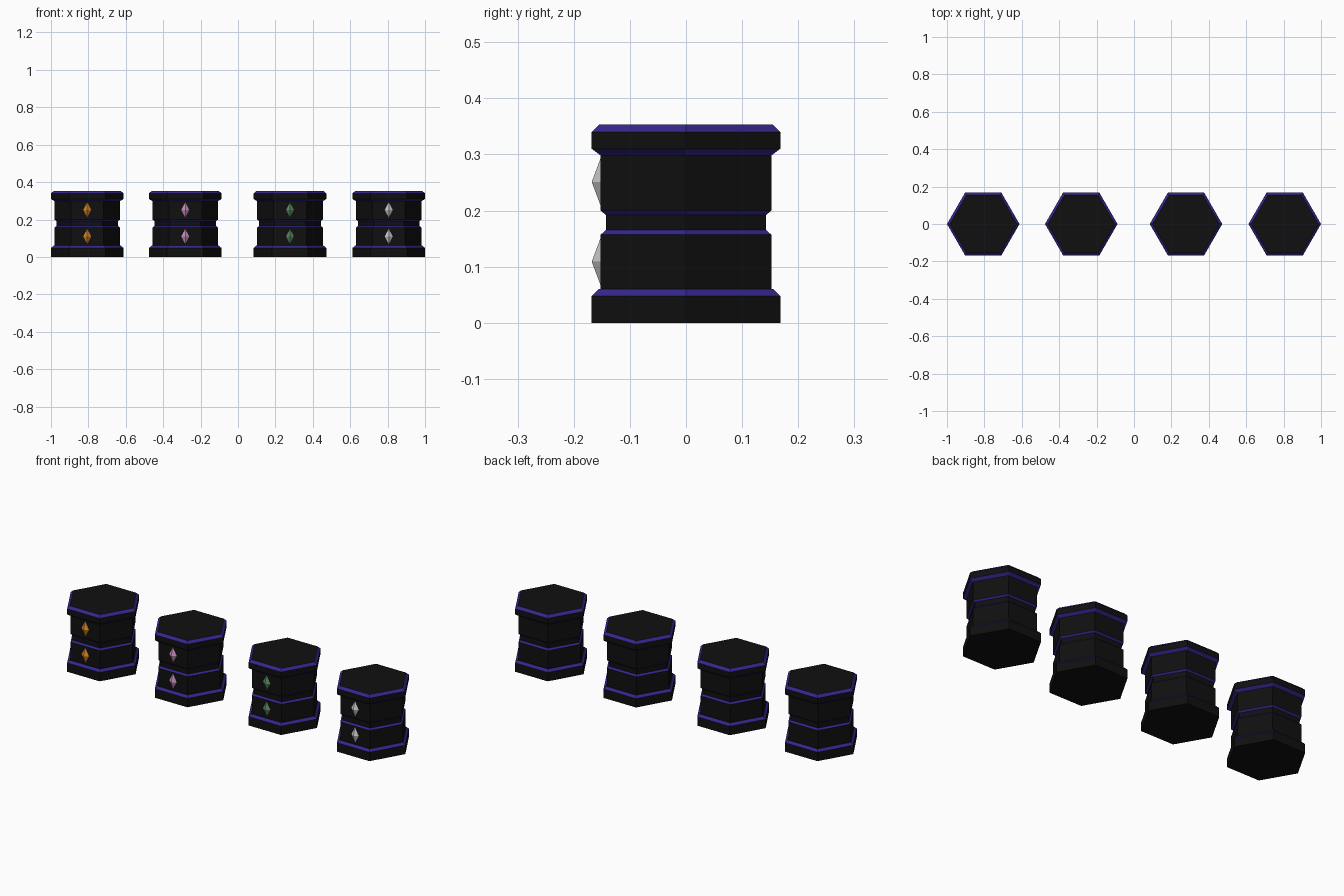
import bpy, bmesh, math

if "Cube" in bpy.data.objects:
    bpy.data.objects.remove(bpy.data.objects["Cube"])


def material(name, rgb):
    m = bpy.data.materials.new(name)
    m.diffuse_color = (*rgb, 1)
    m.use_nodes = True
    m.node_tree.nodes["Principled BSDF"].inputs["Base Color"].default_value = m.diffuse_color
    return m


BLACK = material("black", (0.005, 0.005, 0.005))
BLUE = material("indigo", (0.035, 0.02, 0.27))

# Hexagon apothem, height, and whether the band above is blue trim
PROFILE = [(0.168, 0.0, 0), (0.168, 0.048, 1), (0.156, 0.060, 0),
           (0.152, 0.060, 0), (0.152, 0.157, 1), (0.143, 0.165, 0),
           (0.143, 0.192, 1), (0.152, 0.200, 0), (0.152, 0.298, 1),
           (0.168, 0.310, 0), (0.168, 0.340, 1), (0.155, 0.353, 0)]


def finish(bm, name, mats):
    bmesh.ops.recalc_face_normals(bm, faces=bm.faces)
    me = bpy.data.meshes.new(name)
    bm.to_mesh(me)
    bm.free()
    for m in mats:
        me.materials.append(m)
    ob = bpy.data.objects.new(name, me)
    bpy.context.collection.objects.link(ob)
    return ob


def pedestal(name, x):
    bm = bmesh.new()
    rings = []
    for apothem, z, _ in PROFILE:
        r = apothem / math.cos(math.pi / 6)
        rings.append([bm.verts.new((x + r * math.cos(k * math.pi / 3),
                                    r * math.sin(k * math.pi / 3), z)) for k in range(6)])
    for lo, hi, (_, _, trim) in zip(rings, rings[1:], PROFILE):
        for k in range(6):
            n = (k + 1) % 6
            bm.faces.new((lo[k], lo[n], hi[n], hi[k])).material_index = trim
    bm.faces.new(rings[0])
    bm.faces.new(rings[-1])
    finish(bm, name, [BLACK, BLUE])


def gem(name, x, z, mat):
    # Shallow four-sided pyramid set on the front face
    bm = bmesh.new()
    base = [bm.verts.new((x + dx, -0.1515, z + dz))
            for dx, dz in ((0.024, 0), (0, 0.044), (-0.024, 0), (0, -0.044))]
    tip = bm.verts.new((x, -0.168, z))
    bm.faces.new(base)
    for k in range(4):
        bm.faces.new((base[k], base[(k + 1) % 4], tip))
    finish(bm, name, [mat])


# Four pedestals, each with two gems of its own colour
for x, label, rgb in [(-0.806, "amber", (0.68, 0.24, 0.015)),
                      (-0.282, "pink", (0.55, 0.28, 0.5)),
                      (0.278, "green", (0.10, 0.24, 0.11)),
                      (0.806, "white", (0.75, 0.75, 0.75))]:
    pedestal(label + "_pedestal", x)
    mat = material(label, rgb)
    gem(label + "_lower_gem", x, 0.109, mat)
    gem(label + "_upper_gem", x, 0.251, mat)
